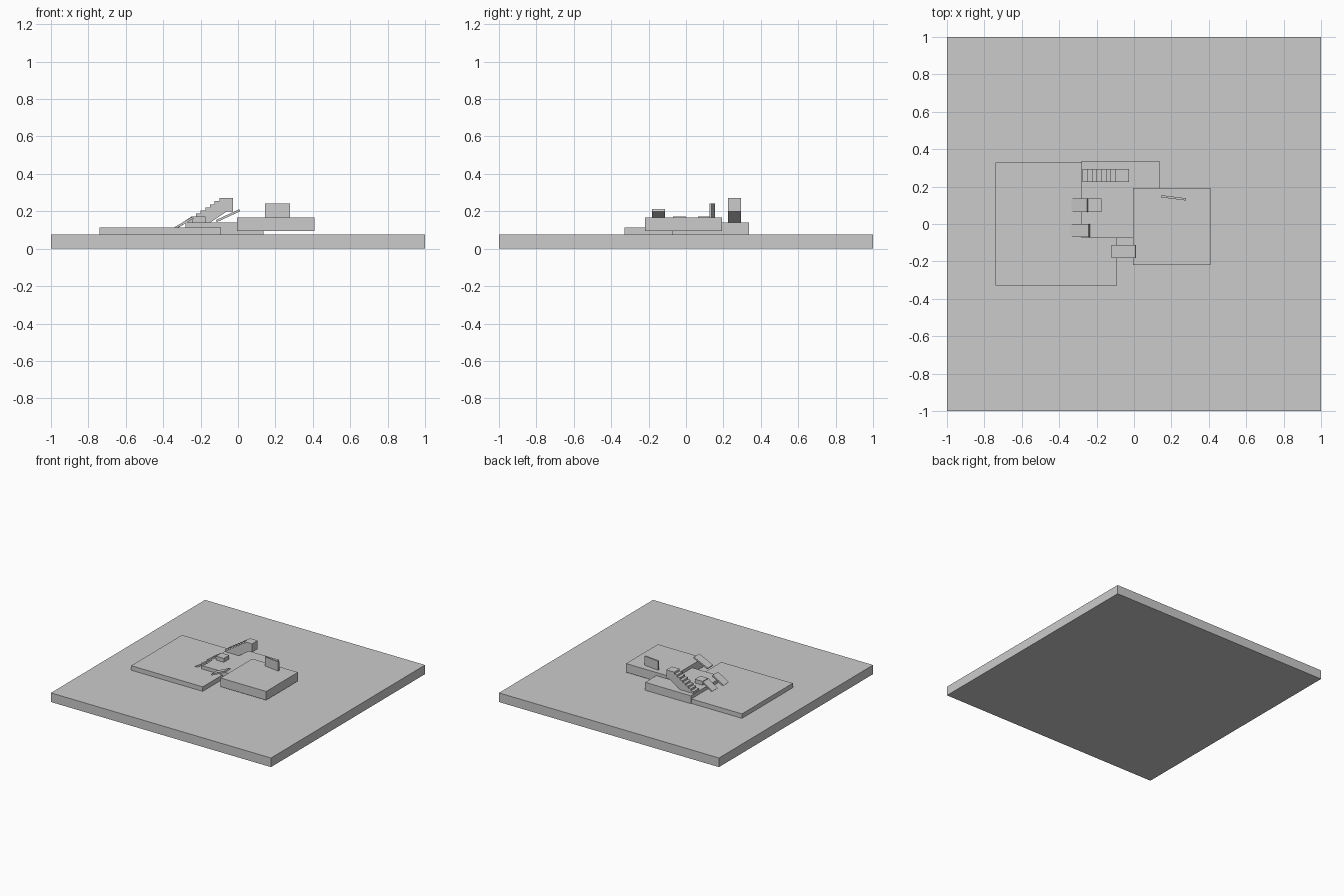
import bpy, bmesh
from math import atan2, hypot
from mathutils import Matrix

if "Cube" in bpy.data.objects:
    bpy.data.objects.remove(bpy.data.objects["Cube"])


def make(name, bm):
    bmesh.ops.recalc_face_normals(bm, faces=bm.faces)
    me = bpy.data.meshes.new(name)
    bm.to_mesh(me)
    bm.free()
    ob = bpy.data.objects.new(name, me)
    bpy.context.collection.objects.link(ob)
    return ob


def box(name, x, y, z):
    """Box from (min, max) ranges on each axis."""
    bm = bmesh.new()
    bmesh.ops.create_cube(bm, size=1)
    for v in bm.verts:
        for i, (lo, hi) in enumerate((x, y, z)):
            v.co[i] = hi if v.co[i] > 0 else lo
    return make(name, bm)


def extrude_xz(name, profile, y0, y1):
    """Extrude an (x, z) profile along y."""
    bm = bmesh.new()
    face = bm.faces.new([bm.verts.new((x, y0, z)) for x, z in profile])
    res = bmesh.ops.extrude_face_region(bm, geom=[face])
    for v in res["geom"]:
        if isinstance(v, bmesh.types.BMVert):
            v.co.y = y1
    return make(name, bm)


def ramp(name, low, high, y0, y1, t=0.012):
    """Tilted slab whose underside runs from low to high (x, z)."""
    dx, dz = high[0] - low[0], high[1] - low[1]
    n = hypot(dx, dz)
    ox, oz = -dz / n * t, dx / n * t
    extrude_xz(name, [low, high, (high[0] + ox, high[1] + oz),
                      (low[0] + ox, low[1] + oz)], y0, y1)


# Ground slab and the three terraces
box("base", (-1, 1), (-1, 1), (0, 0.075))
box("low_terrace", (-0.74, -0.09), (-0.33, 0.33), (0.075, 0.112))
box("middle_terrace", (-0.28, 0.135), (-0.075, 0.337), (0.075, 0.14))
box("high_terrace", (-0.005, 0.41), (-0.22, 0.193), (0.094, 0.166))

# Staircase with a sloping underside
steps, x0, z0, run = 8, -0.275, 0.14, 0.025
rise = 0.13 / steps
profile = [(x0, z0)]
for i in range(steps):
    profile += [(x0 + i * run, z0 + (i + 1) * rise)]
    profile += [(x0 + (i + 1) * run if i < steps - 1 else -0.028, z0 + (i + 1) * rise)]
profile += [(-0.028, 0.2), (-0.058, 0.2), (-0.148, 0.14)]
extrude_xz("stairs", profile, 0.224, 0.295)

# Ramps and landing block
ramp("ramp_back", (-0.328, 0.106), (-0.244, 0.16), 0.065, 0.135)
ramp("ramp_middle", (-0.335, 0.104), (-0.236, 0.162), -0.07, 0.0)
ramp("ramp_front", (-0.114, 0.142), (0.012, 0.2), -0.182, -0.112)
box("landing_block", (-0.245, -0.175), (0.065, 0.135), (0.14, 0.172))

# Upright panel, slightly turned
panel = box("panel", (-0.067, 0.067), (-0.006, 0.006), (0.166, 0.241))
panel.data.transform(Matrix.Translation((0.212, 0.14, 0))
                     @ Matrix.Rotation(atan2(-0.017, 0.135), 4, "Z"))
